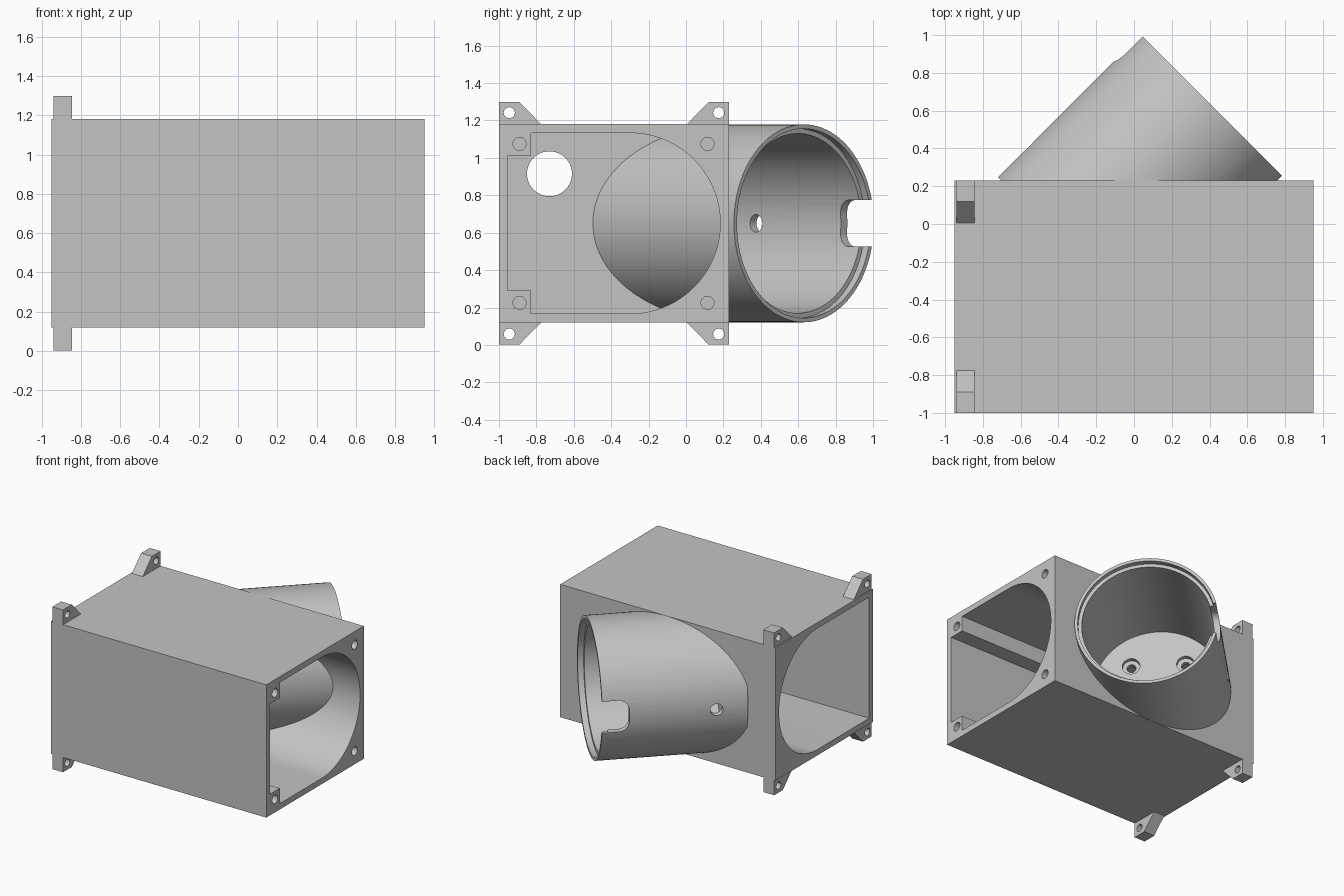
import bpy, bmesh
from math import cos, sin, pi, sqrt, radians
from mathutils import Matrix, Vector

if "Cube" in bpy.data.objects:
    bpy.data.objects.remove(bpy.data.objects["Cube"])

grey = bpy.data.materials.new("plain grey")
grey.use_nodes = True
grey.diffuse_color = (0.55, 0.55, 0.55, 1)
grey.node_tree.nodes["Principled BSDF"].inputs["Base Color"].default_value = (0.55, 0.55, 0.55, 1)


def frame(x, y, z, origin=(0, 0, 0)):
    m = Matrix((x, y, z)).transposed().to_4x4()
    m.translation = Vector(origin)
    return m


UP = Vector((0, 0, 1))
AXIS = Vector((1, 1, 0)).normalized()
SIDE = Vector((-1, 1, 0)).normalized()
MID = 0.65
MOUTH = (0.41, 0.63, MID)
ALONG_X = frame((0, 1, 0), UP, (1, 0, 0))      # profile in y, z
TUBE = frame(SIDE, UP, AXIS, MOUTH)            # profile across the tube
WALL = frame(-AXIS, UP, SIDE, MOUTH)           # profile in depth, height


def arc(cx, cy, r, start=0, end=360, n=96):
    return [(cx + r * cos(radians(start + (end - start) * i / n)),
             cy + r * sin(radians(start + (end - start) * i / n))) for i in range(n + 1)]


def circle(cx, cy, r, n=96):
    return arc(cx, cy, r, n=n)[:-1]


def prism(name, points, space, low, high):
    """Extrude a profile from low to high along the third axis of a frame."""
    bm = bmesh.new()
    base = bm.faces.new([bm.verts.new((a, b, low)) for a, b in points])
    new = bmesh.ops.extrude_face_region(bm, geom=[base])["geom"]
    bmesh.ops.translate(bm, vec=(0, 0, high - low),
                        verts=[v for v in new if isinstance(v, bmesh.types.BMVert)])
    bmesh.ops.recalc_face_normals(bm, faces=bm.faces)
    bm.transform(space)
    mesh = bpy.data.meshes.new(name)
    bm.to_mesh(mesh)
    bm.free()
    mesh.materials.append(grey)
    ob = bpy.data.objects.new(name, mesh)
    bpy.context.collection.objects.link(ob)
    return ob


def activate(ob):
    bpy.ops.object.select_all(action='DESELECT')
    ob.select_set(True)
    bpy.context.view_layer.objects.active = ob


def cut(ob, *profile):
    tool = prism("cutter", *profile)
    tool.hide_render = True
    mod = ob.modifiers.new("cut", 'BOOLEAN')
    mod.operation = 'DIFFERENCE'
    mod.solver = 'EXACT'
    mod.object = tool
    activate(ob)
    bpy.ops.object.modifier_apply(modifier=mod.name)
    bpy.data.objects.remove(tool)


def smooth(ob):
    activate(ob)
    bpy.ops.object.shade_smooth_by_angle(angle=radians(30))


# Box housing with a chamber at each end and a partition between them
LOW, HIGH = 0.12, 1.18
housing = prism("housing", [(-1, LOW), (0.23, LOW), (0.23, HIGH), (-1, HIGH)], ALONG_X, -0.95, 0.95)
R = 0.483
round_end = arc(-0.3, MID, R, -90, 90)
plain = [(-0.955, MID + R), (-0.955, MID - R)] + round_end
notched = [(-0.83, MID + R), (-0.83, 1.01), (-0.955, 1.01),
           (-0.955, 0.29), (-0.83, 0.29), (-0.83, MID - R)] + round_end
cut(housing, notched, ALONG_X, 0.03, 1.0)
cut(housing, plain, ALONG_X, -1.0, -0.02)
cut(housing, circle(-0.73, 0.915, 0.12, 64), ALONG_X, -0.1, 0.1)

# Screw holes in the open end
for y in (-0.89, 0.115):
    for z in (MID - 0.425, MID + 0.425):
        cut(housing, circle(y, z, 0.035, 32), ALONG_X, 0.75, 1.0)

# Slanted tube, closed at its inner end
OUTER = 0.529
LENGTH = 1.07
cut(housing, circle(0, 0, OUTER), TUBE, -LENGTH, 0.1)
smooth(housing)

tube = prism("slanted_tube", circle(0, 0, OUTER), TUBE, -LENGTH, 0)
cut(tube, circle(0, 0, 0.48), TUBE, -1.0, 0.1)
cut(tube, circle(0, 0, 0.506), TUBE, -0.045, 0.1)

# Rounded slot in the rim and a small hole through the wall
slot = [(-0.1, 0.125), (-0.1, -0.125)] + arc(0.12, -0.045, 0.08, -90, 0, 16) + arc(0.12, 0.045, 0.08, 0, 90, 16)
cut(tube, slot, WALL, 0.3, 0.7)
cut(tube, circle(0.84, 0, 0.047, 32), WALL, 0.3, 0.7)

# Counterbored holes in the tube floor
for u in (-0.2, 0.2):
    for v in (-0.2, 0.2):
        cut(tube, circle(u, v, 0.065, 32), TUBE, -1.035, -0.9)
        cut(tube, circle(u, v, 0.033, 32), TUBE, -1.2, -0.9)
smooth(tube)

# Mounting tabs above and below
for end, y0, way in (("front", -1, 1), ("back", 0.23, -1)):
    for level, s in (("lower", -1), ("upper", 1)):
        edge = MID + s * 0.53
        tip = MID + s * 0.648
        tab = prism(f"{end}_{level}_tab",
                    [(y0, edge), (y0, tip), (y0 + way * 0.11, tip), (y0 + way * 0.225, edge)],
                    ALONG_X, -0.94, -0.845)
        cut(tab, circle(y0 + way * 0.055, MID + s * 0.592, 0.03, 12), ALONG_X, -1.0, -0.8)
        smooth(tab)
